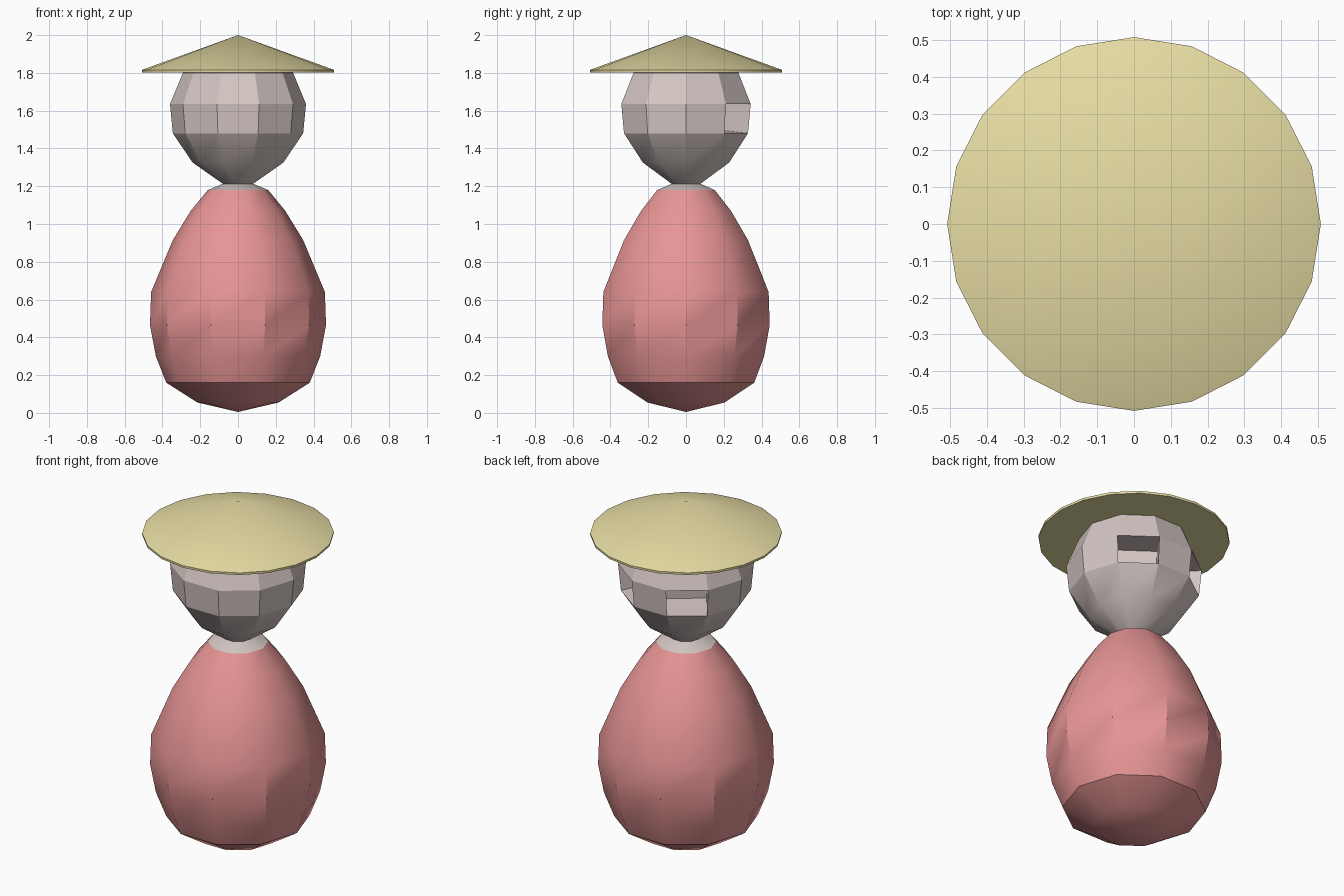
import bpy, bmesh, math

if "Cube" in bpy.data.objects:
    bpy.data.objects.remove(bpy.data.objects["Cube"])


def lathe(name, profile, sides, color, smooth_angle, edit=None):
    """Revolve (radius, z) points; radius 0 closes to a pole."""
    bm = bmesh.new()
    rings = []
    for r, z in profile:
        n = 1 if r == 0 else sides
        rings.append([bm.verts.new((r * math.cos(math.tau * i / sides),
                                    r * math.sin(math.tau * i / sides), z)) for i in range(n)])
    for a, b in zip(rings, rings[1:]):
        for i in range(sides):
            j = (i + 1) % sides
            if len(a) == 1:
                bm.faces.new((a[0], b[j], b[i]))
            elif len(b) == 1:
                bm.faces.new((a[i], a[j], b[0]))
            else:
                bm.faces.new((a[i], a[j], b[j], b[i]))
    bm.normal_update()
    if edit:
        edit(bm)
    me = bpy.data.meshes.new(name)
    bm.to_mesh(me)
    bm.free()
    ob = bpy.data.objects.new(name, me)
    bpy.context.collection.objects.link(ob)
    mat = bpy.data.materials.new(name + "_color")
    mat.diffuse_color = (*color, 1)
    mat.use_nodes = True
    mat.node_tree.nodes["Principled BSDF"].inputs["Base Color"].default_value = mat.diffuse_color
    me.materials.append(mat)
    bpy.ops.object.select_all(action='DESELECT')
    ob.select_set(True)
    bpy.context.view_layer.objects.active = ob
    bpy.ops.object.shade_smooth_by_angle(angle=math.radians(smooth_angle))
    return ob


def carve_sockets(bm):
    """Push two faces on the back half straight inward."""
    picked = []
    for f in bm.faces:
        c = f.calc_center_median()
        ang = math.degrees(math.atan2(c.y, c.x))
        if 1.5 < c.z < 1.6 and (abs(ang - 54) < 5 or abs(ang - 126) < 5):
            picked.append((f, f.normal.copy()))
    for f, n in picked:
        new = bmesh.ops.extrude_discrete_faces(bm, faces=[f])["faces"]
        for v in new[0].verts:
            v.co -= n * 0.187
    bm.normal_update()


# Egg-shaped body
lathe("body",
      [(0, 0.005), (0.215, 0.055), (0.38, 0.16), (0.435, 0.30), (0.466, 0.465),
       (0.46, 0.64), (0.345, 0.915), (0.25, 1.07), (0.16, 1.18)],
      10, (0.8, 0.3, 0.3), 35)

# Head with pinched collar and two recessed sockets
lathe("head_and_collar",
      [(0.16, 1.18), (0.08, 1.213), (0.24, 1.325), (0.345, 1.48), (0.36, 1.635),
       (0.292, 1.80), (0.17, 1.88), (0, 1.90)],
      10, (0.66, 0.57, 0.55), 25, carve_sockets)

# Conical hat with thin rim and flat underside
lathe("hat", [(0, 1.803), (0.507, 1.803), (0.508, 1.816), (0, 2.0)],
      20, (0.8, 0.72, 0.37), 30)
